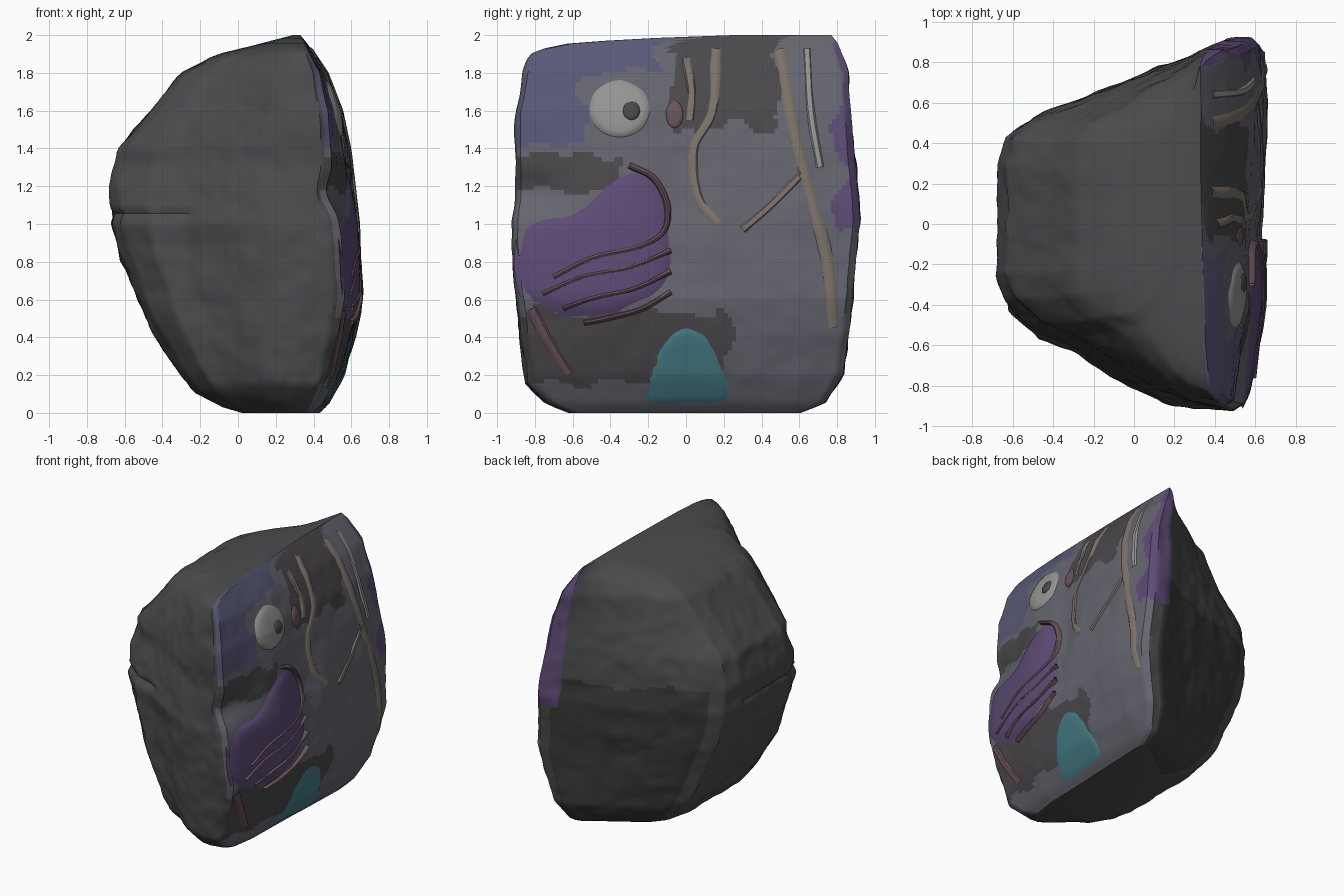
import bpy, bmesh, math
from mathutils import Vector, noise

if "Cube" in bpy.data.objects:
    bpy.data.objects.remove(bpy.data.objects["Cube"])

def mat(name, r, g, b):
    m = bpy.data.materials.new(name)
    m.diffuse_color = (r, g, b, 1)
    m.use_nodes = True
    m.node_tree.nodes["Principled BSDF"].inputs["Base Color"].default_value = m.diffuse_color
    return m

ROCK, PANEL = mat("rock", .07, .073, .075), mat("panel", .13, .13, .16)
PURPLE, BLUE = mat("purple", .11, .07, .18), mat("blue", .10, .10, .19)
DARK, TEAL = mat("dark", .07, .065, .07), mat("teal", .06, .2, .24)
PALE, TAN = mat("pale", .3, .3, .29), mat("tan", .2, .17, .14)
RUST, BACK = mat("rust", .14, .085, .1), mat("back", .045, .045, .04)

def lerp(table, t):
    if t <= table[0][0]:
        return table[0][1]
    for (a, p), (b, q) in zip(table, table[1:]):
        if t <= b:
            return p + (q - p) * (t - a) / (b - a)
    return table[-1][1]

# outlines by height: carved face, back, and both ends
XR = [(0, .43), (.05, .48), (.2, .56), (.4, .62), (.6, .66), (.8, .65), (1, .64), (1.4, .585),
      (1.6, .545), (1.8, .47), (1.95, .37), (2, .33)]
XL = [(0, .02), (.03, -.08), (.1, -.21), (.2, -.3), (.4, -.43), (.6, -.53), (.8, -.61), (1, -.67),
      (1.2, -.68), (1.4, -.63), (1.6, -.46), (1.8, -.3), (1.9, -.1), (1.95, .1), (2, .29)]
YN = [(0, -.6), (.05, -.72), (.15, -.82), (.4, -.87), (.8, -.92), (1, -.93), (1.2, -.91),
      (1.6, -.91), (1.8, -.87), (1.9, -.83), (1.95, -.7), (1.98, -.3), (2, .25)]
YP = [(0, .6), (.05, .73), (.2, .83), (.4, .86), (1, .92), (1.4, .89), (1.8, .86), (1.95, .81), (2, .77)]
DY = [(-.9, -.1), (-.6, -.06), (-.4, -.03), (0, -.02), (.2, -.01), (.6, .005), (.9, -.02)]

def lean(y, z):
    dent = .05 * math.exp(-((y + .85) / .2) ** 2 - ((z - 1.17) / .1) ** 2)
    dent += .025 * math.exp(-((y + .05) / .15) ** 2 - ((z - 1.15) / .4) ** 2)
    return lerp(DY, y) * min(1, (2.1 - z) / .7) - dent

def surf(y, z):
    return lerp(XR, z) + lean(y, z)

# plan section: (depth 0 back..1 face, width)
SECTION = [(1, -.96), (1, .96), (.97, 1), (.88, 1), (.73, .91), (.5, .78), (.28, .66), (.14, .58),
           (.03, .48), (0, .33), (0, -.3), (.04, -.46), (.15, -.61), (.27, -.67), (.4, -.77),
           (.52, -.87), (.65, -.95), (.78, -.985), (.95, -1)]

def plan():
    pts = []
    for a, b in zip(SECTION, SECTION[1:] + SECTION[:1]):
        a, b = Vector(a), Vector(b)
        n = max(1, math.ceil((b - a).length / .025))
        pts += [a.lerp(b, i / n) for i in range(n)]
    return pts

def widen(u, v, z):
    # fuller towards the foot, trimmed on the front shoulder
    low, high = min(1, max(0, (.9 - z) / .7)), min(1, max(0, (z - 1) / .3))
    k = (.1 if v > 0 else .25) * low - (0 if v > 0 else .15) * high
    return v * (1 + k * (1 - u))

def paint(u, y, z):
    y += .08 * noise.noise(Vector((1, y * 6, z * 6)))
    z += .08 * noise.noise(Vector((7, y * 6, z * 6)))
    if y > .8 and z > .95 and u > .85:
        return 2
    if u < .97:
        return 5 if y > .25 and z < 1.15 and .1 < u < .9 else 0
    if y < -.55 and z > 1.42 or (y < -.15 and z > 1.8):
        return 3
    if (-.08 < y < .48 and z > 1.5) or (y < -.35 and 1.16 < z < 1.36) or (y < .2 and .15 < z < .52):
        return 4
    return 1

def finish(bm, name, mats):
    bmesh.ops.recalc_face_normals(bm, faces=bm.faces)
    me = bpy.data.meshes.new(name)
    bm.to_mesh(me)
    bm.free()
    ob = bpy.data.objects.new(name, me)
    bpy.context.collection.objects.link(ob)
    for m in mats:
        me.materials.append(m)
    bpy.ops.object.select_all(action='DESELECT')
    ob.select_set(True)
    bpy.context.view_layer.objects.active = ob
    bpy.ops.object.shade_smooth_by_angle(angle=math.radians(40))

# stone body
bm = bmesh.new()
ring = plan()
levels = [0, .01, .03] + [.055 + .025 * i for i in range(77)] + [1.97, 1.985, 2.0]
rows = []
for z in levels:
    xl, xr, yn, yp = (lerp(t, z) for t in (XL, XR, YN, YP))
    row = []
    for u, v in ring:
        y = (yn + yp) / 2 + widen(u, v, z) * (yp - yn) / 2
        x = xl + u * (xr - xl) + lean(y, z) * u ** 2
        p = Vector((x, y, z))
        n = noise.noise(p * 5) + .5 * noise.noise(p * 13)
        amp = .009 if u > .97 else .016
        k = amp * n * min(1, z * 8, (2 - z) * 8)
        if u < .5 and v < .3:
            k -= .02 * math.exp(-((z - 1.05) / .02) ** 2) * min(1, (.5 - u) * 4)
        d = Vector((x - .1, y * .6))
        d.normalize()
        row.append(bm.verts.new((x + d.x * k, y + d.y * k, z)))
    rows.append(row)
N = len(ring)
for a, b, z in zip(rows, rows[1:], levels):
    for i in range(N):
        j = (i + 1) % N
        f = bm.faces.new((a[i], a[j], b[j], b[i]))
        f.material_index = paint((ring[i].x + ring[j].x) / 2, a[i].co.y, z)
bm.faces.new(rows[0])
bm.faces.new(rows[-1])
finish(bm, "stone_body", [ROCK, PANEL, PURPLE, BLUE, DARK, BACK])

# smooth curve through points, used by the relief parts
def spline(v, steps):
    pts = []
    for a, b, c, d in zip(v, v[1:], v[2:], v[3:]):
        for i in range(steps):
            t = i / steps
            pts.append(.5 * (2 * b + (c - a) * t + (2 * a - 5 * b + 4 * c - d) * t * t
                             + (3 * b - a - 3 * c + d) * t ** 3))
    return pts

# low domed patch lying on the carved face, outline in (y, z)
def patch(name, outline, height, m, rings=8):
    v = [Vector(p) for p in outline]
    pts = spline(v[-1:] + v + v[:2], 4)
    c = sum(pts, Vector((0, 0))) / len(pts)
    bm = bmesh.new()
    last = None
    for r in range(rings):
        t = 1 - r / rings
        row = []
        for p in pts:
            q = c.lerp(p, t)
            row.append(bm.verts.new((surf(*q) - .012 + (height + .012) * math.sqrt(1 - t ** 4), q.x, q.y)))
        if last:
            for i in range(len(pts)):
                j = (i + 1) % len(pts)
                bm.faces.new((last[i], last[j], row[j], row[i]))
        last = row
    bm.faces.new(last)
    finish(bm, name, [m])

# raised strip following a path on the carved face
def strip(name, path, width, height, m):
    v = [Vector(p) for p in path]
    pts = spline([2 * v[0] - v[1]] + v + [2 * v[-1] - v[-2]], 8) + v[-1:]
    bm = bmesh.new()
    last = None
    for k, p in enumerate(pts):
        d = (pts[min(k + 1, len(pts) - 1)] - pts[max(k - 1, 0)]).normalized()
        s = Vector((-d.y, d.x)) * width / 2
        row = []
        for w, h in ((-1, -.01), (-.5, .8 * height), (0, height), (.5, .8 * height), (1, -.01)):
            q = p + s * w
            row.append(bm.verts.new((surf(*q) + h, q.x, q.y)))
        if last:
            for i in range(4):
                bm.faces.new((last[i], last[i + 1], row[i + 1], row[i]))
        last = row
    finish(bm, name, [m])

def oval(y, z, ry, rz, n=10):
    return [(y + ry * math.cos(math.tau * i / n), z + rz * math.sin(math.tau * i / n)) for i in range(n)]

# folded wing with sweeping feather ridges
patch("wing", [(-.88, .98), (-.6, 1.06), (-.42, 1.22), (-.27, 1.3), (-.14, 1.22), (-.08, 1.05), (-.07, .8),
               (-.15, .62), (-.4, .5), (-.65, .5), (-.88, .62)], .022, PURPLE)
strip("wing_edge", [(-.3, 1.31), (-.17, 1.24), (-.1, 1.1), (-.12, .96), (-.25, .88), (-.5, .82), (-.7, .72)], .04, .03, RUST)
for i in range(3):
    s = .11 * i
    strip("feather_ridge_%d" % i, [(-.76 + s, .63 - s * .7), (-.55 + s * .6, .72 - s), (-.3 + s * .3, .77 - s), (-.08, .86 - s)],
          .035, .028, RUST)
strip("lower_feather", [(-.82, .55), (-.72, .36), (-.62, .2)], .07, .012, RUST)

# head, eye and cheek
patch("head", oval(-.35, 1.61, .17, .16), .02, PALE)
patch("eye", oval(-.29, 1.6, .055, .06), .03, DARK)
patch("cheek", oval(-.06, 1.58, .05, .08), .012, RUST)

# turquoise fan at the base
patch("fan", [(-.24, .05), (0, .03), (.24, .05), (.2, .25), (.13, .4), (.04, .47), (-.06, .45), (-.18, .3)], .01, TEAL)

# vertical streaks
strip("long_streak", [(.5, 1.93), (.57, 1.5), (.66, 1.15), (.75, .8), (.78, .45)], .08, .01, TAN)
strip("side_streak", [(.64, 1.93), (.66, 1.6), (.71, 1.3)], .05, .01, PALE)
strip("upper_streak", [(.16, 1.93), (.14, 1.6), (.04, 1.4), (.06, 1.15), (.17, 1.0)], .07, .01, TAN)
strip("branch_streak", [(.6, 1.25), (.45, 1.1), (.3, .97)], .05, .008, TAN)
strip("crown_streak", [(0, 1.88), (.03, 1.7), (.02, 1.55)], .06, .01, TAN)
